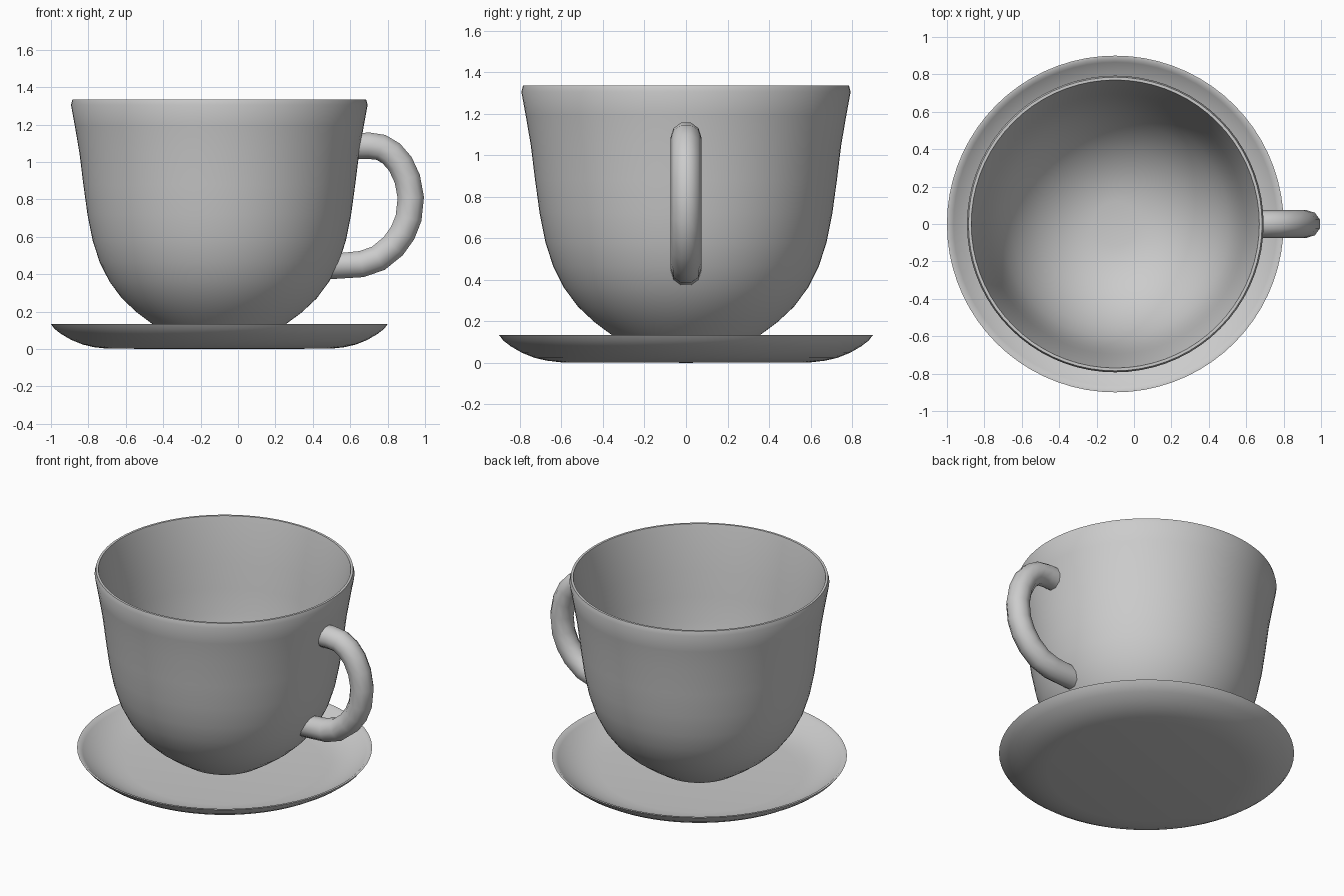
import bpy, bmesh, math
from mathutils import Vector

if "Cube" in bpy.data.objects:
    bpy.data.objects.remove(bpy.data.objects["Cube"])

CX = -0.1  # shared axis of cup and saucer

grey = bpy.data.materials.new("plain grey")
grey.diffuse_color = (0.6, 0.6, 0.6, 1)
grey.use_nodes = True
grey.node_tree.nodes["Principled BSDF"].inputs["Base Color"].default_value = grey.diffuse_color


def finish(bm, name, angle):
    """Turn a bmesh into a smooth shaded grey object."""
    bmesh.ops.recalc_face_normals(bm, faces=bm.faces)
    mesh = bpy.data.meshes.new(name)
    bm.to_mesh(mesh)
    bm.free()
    mesh.materials.append(grey)
    ob = bpy.data.objects.new(name, mesh)
    bpy.context.collection.objects.link(ob)
    bpy.ops.object.select_all(action='DESELECT')
    ob.select_set(True)
    bpy.context.view_layer.objects.active = ob
    bpy.ops.object.shade_smooth_by_angle(angle=math.radians(angle))
    return ob


def lathe(name, profile, angle, steps=72):
    """Revolve an (r, z) profile that starts and ends on the axis."""
    bm = bmesh.new()
    verts = [bm.verts.new((CX + r, 0, z)) for r, z in profile]
    edges = [bm.edges.new(pair) for pair in zip(verts, verts[1:])]
    bmesh.ops.spin(bm, geom=verts + edges, cent=(CX, 0, 0), axis=(0, 0, 1),
                   angle=math.tau, steps=steps, use_duplicate=False)
    bmesh.ops.remove_doubles(bm, verts=bm.verts, dist=0.0005)
    return finish(bm, name, angle)


# Saucer: thin shallow dish
lathe("saucer", [
    (0, 0), (0.60, 0.002), (0.67, 0.01), (0.73, 0.024), (0.79, 0.048),
    (0.845, 0.08), (0.88, 0.107), (0.90, 0.133),
    (0.885, 0.133), (0.865, 0.117), (0.83, 0.093), (0.78, 0.066),
    (0.72, 0.044), (0.66, 0.033), (0.60, 0.028), (0, 0.026)], 40)

# Cup: rounded bowl with a slightly flared, thin rim
outer = [(0.15, 0.04), (0.26, 0.07), (0.355, 0.132), (0.44, 0.195),
         (0.52, 0.27), (0.587, 0.36), (0.64, 0.465), (0.677, 0.58),
         (0.705, 0.72), (0.727, 0.88), (0.748, 1.05), (0.772, 1.19),
         (0.793, 1.305)]
inner = [(0.77, 1.335), (0.762, 1.30), (0.738, 1.17), (0.716, 1.04),
         (0.695, 0.88), (0.672, 0.72), (0.644, 0.59), (0.607, 0.478),
         (0.555, 0.38), (0.49, 0.29), (0.415, 0.217), (0.33, 0.158),
         (0.22, 0.108), (0.12, 0.092)]
lathe("cup", [(0, 0.03)] + outer + [(0.785, 1.335)] + inner + [(0, 0.088)], 60)


def wall_x(y, z):
    """X of the cup's outer wall on the handle side."""
    for (r0, z0), (r1, z1) in zip(outer, outer[1:]):
        if z0 <= z <= z1:
            r = r0 + (r1 - r0) * (z - z0) / (z1 - z0)
            return CX + math.sqrt(r * r - y * y)


# Handle: ten sided tube whose ends are trimmed to the cup wall
path = [Vector((x, 0, z)) for x, z in [
    (0.64, 1.085), (0.70, 1.087), (0.765, 1.078), (0.82, 1.045),
    (0.868, 0.99), (0.905, 0.91), (0.924, 0.81), (0.912, 0.70),
    (0.88, 0.62), (0.83, 0.55), (0.75, 0.485), (0.66, 0.454), (0.51, 0.443)]]
SIDES, RADIUS = 10, 0.074
bm = bmesh.new()
rings = []
for i, p in enumerate(path):
    tangent = (path[min(i + 1, len(path) - 1)] - path[max(i - 1, 0)]).normalized()
    side = Vector((0, 1, 0))
    up = side.cross(tangent)
    ring = []
    for k in range(SIDES):
        a = math.tau * k / SIDES
        co = p + RADIUS * (math.cos(a) * side + math.sin(a) * up)
        if i in (0, len(path) - 1):
            co.x = wall_x(co.y, co.z) - 0.012
        ring.append(bm.verts.new(co))
    rings.append(ring)
for a, b in zip(rings, rings[1:]):
    for k in range(SIDES):
        n = (k + 1) % SIDES
        bm.faces.new((a[k], a[n], b[n], b[k]))
bm.faces.new(rings[0])
bm.faces.new(rings[-1])
finish(bm, "handle", 50)
